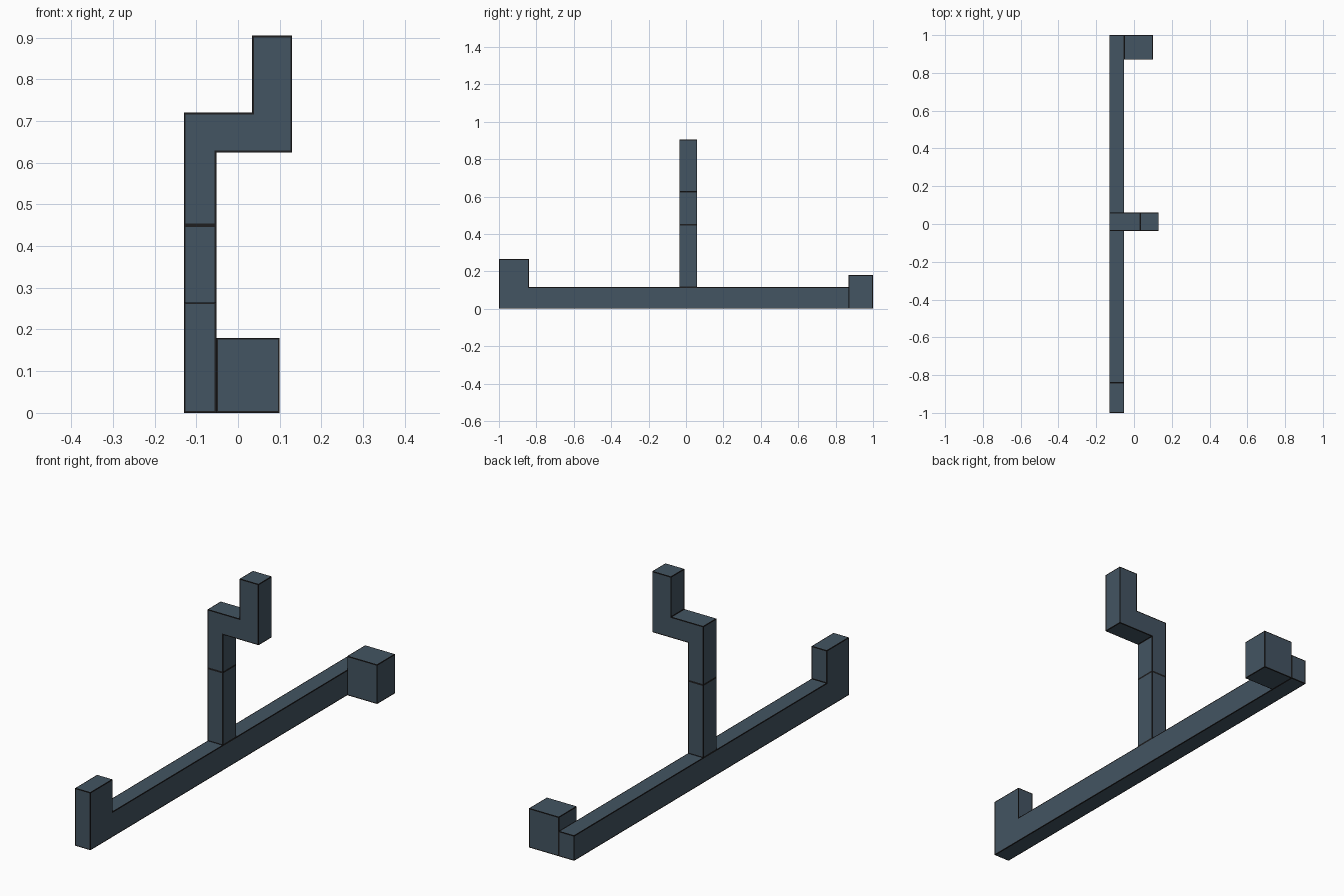
import bpy, bmesh
from mathutils import Vector

if "Cube" in bpy.data.objects:
    bpy.data.objects.remove(bpy.data.objects["Cube"])


def material(name, rgb):
    m = bpy.data.materials.new(name)
    m.diffuse_color = (*rgb, 1)
    m.use_nodes = True
    m.node_tree.nodes["Principled BSDF"].inputs["Base Color"].default_value = m.diffuse_color
    return m


STEEL = material("slate blue paint", (0.056, 0.089, 0.122))
DARK = material("dark worn edge", (0.013, 0.013, 0.014))


def extruded(name, profile, direction, seam_z=None, open_bottom=False, edge=0.006):
    """Extrude a flat profile, then inset every face to leave a dark worn border."""
    bm = bmesh.new()
    bm.faces.new([bm.verts.new(p) for p in profile])
    res = bmesh.ops.extrude_face_region(bm, geom=bm.faces[:], use_keep_orig=True)
    moved = [g for g in res["geom"] if isinstance(g, bmesh.types.BMVert)]
    bmesh.ops.translate(bm, verts=moved, vec=Vector(direction))
    bmesh.ops.recalc_face_normals(bm, faces=bm.faces[:])
    if seam_z is not None:
        bmesh.ops.bisect_plane(bm, geom=bm.verts[:] + bm.edges[:] + bm.faces[:],
                               plane_co=(0, 0, seam_z), plane_no=(0, 0, 1))
    if open_bottom:
        low = min(v.co.z for v in bm.verts)
        hidden = [f for f in bm.faces if all(abs(v.co.z - low) < 1e-5 for v in f.verts)]
        bmesh.ops.delete(bm, geom=hidden, context='FACES')
    centre = bm.faces[:]
    border = bmesh.ops.inset_individual(bm, faces=centre, thickness=edge, depth=0)["faces"]
    for f in border:
        f.material_index = 1
    for f in centre:
        f.material_index = 0
    mesh = bpy.data.meshes.new(name)
    bm.to_mesh(mesh)
    bm.free()
    mesh.materials.append(STEEL)
    mesh.materials.append(DARK)
    ob = bpy.data.objects.new(name, mesh)
    bpy.context.collection.objects.link(ob)
    return ob


X0, X1 = -0.13, -0.052

# Long base rail with an upturned front end
rail = [(-1, 0), (1, 0), (1, 0.115), (-0.84, 0.115), (-0.84, 0.265), (-1, 0.265)]
extruded("base_rail", [(X0, y, z) for y, z in rail], (X1 - X0, 0, 0))

# Square block on the side of the rear end
block = [(X1, 0), (0.10, 0), (0.10, 0.18), (X1, 0.18)]
extruded("rear_block", [(x, 0.87, z) for x, z in block], (0, 0.13, 0))

# Upright post that steps sideways and continues up
post = [(X0, 0.115), (X1, 0.115), (X1, 0.625), (0.13, 0.625), (0.13, 0.905),
        (0.034, 0.905), (0.034, 0.72), (X0, 0.72)]
extruded("stepped_post", [(x, -0.036, z) for x, z in post], (0, 0.096, 0),
         seam_z=0.45, open_bottom=True)
